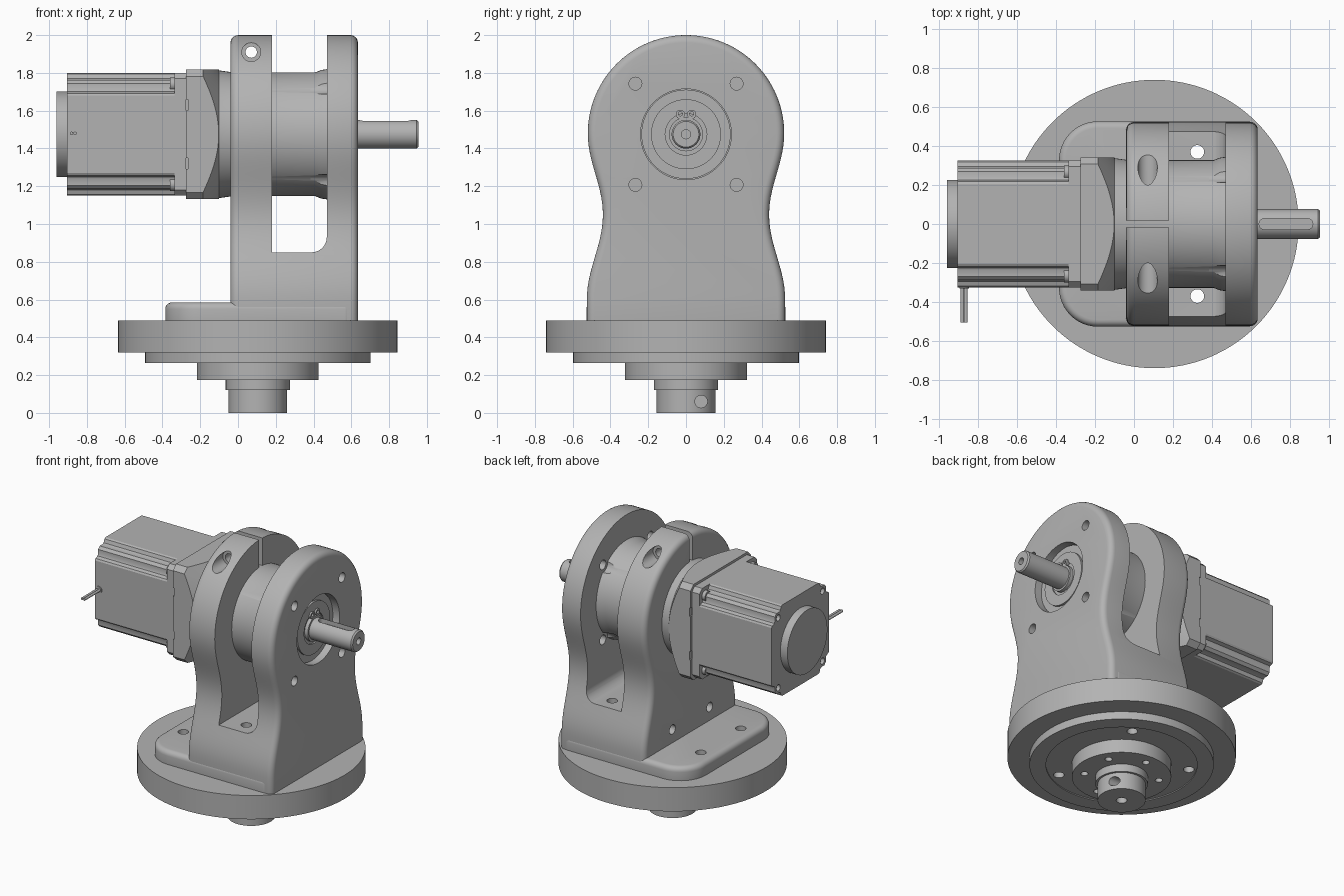
import bpy, bmesh, math
from mathutils import Vector

cube = bpy.data.objects.get("Cube")
if cube:
    bpy.data.objects.remove(cube, do_unlink=True)

grey = bpy.data.materials.new("machined grey")
grey.use_nodes = True
COLOUR = (0.45, 0.45, 0.45, 1)
grey.diffuse_color = COLOUR
grey.node_tree.nodes["Principled BSDF"].inputs["Base Color"].default_value = COLOUR

AXIS_Z = 1.475      # height of the gearbox axis
BASE_X = 0.105      # centre of the turntable


def place(axis, u, v, a):
    return Vector({"x": (a, u, v), "y": (u, a, v), "z": (u, v, a)}[axis])


def activate(obj):
    bpy.ops.object.select_all(action="DESELECT")
    obj.select_set(True)
    bpy.context.view_layer.objects.active = obj


def loft(name, rings):
    """Skin a stack of equal point rings and cap both ends."""
    bm = bmesh.new()
    loops = [[bm.verts.new(p) for p in ring] for ring in rings]
    n = len(loops[0])
    for low, high in zip(loops, loops[1:]):
        for i in range(n):
            j = (i + 1) % n
            bm.faces.new((low[i], low[j], high[j], high[i]))
    bm.faces.new(loops[0])
    bm.faces.new(loops[-1])
    bmesh.ops.recalc_face_normals(bm, faces=bm.faces)
    mesh = bpy.data.meshes.new(name)
    bm.to_mesh(mesh)
    bm.free()
    mesh.materials.append(grey)
    obj = bpy.data.objects.new(name, mesh)
    bpy.context.collection.objects.link(obj)
    return obj


def prism(name, pts, a, b, axis):
    return loft(name, [[place(axis, u, v, t) for u, v in pts] for t in (a, b)])


def lathe(name, profile, axis, cu, cv, n=96):
    """Turned part from (position, radius) pairs along an axis."""
    turn = [2 * math.pi * i / n for i in range(n)]
    return loft(name, [[place(axis, cu + r * math.cos(t), cv + r * math.sin(t), a)
                        for t in turn] for a, r in profile])


def rod(name, axis, cu, cv, r, a, b, n=32):
    return lathe(name, [(a, r), (b, r)], axis, cu, cv, n)


def box(name, x0, x1, y0, y1, z0, z1):
    return prism(name, [(x0, y0), (x1, y0), (x1, y1), (x0, y1)], z0, z1, "z")


def boolean(obj, cutter, operation="DIFFERENCE"):
    mod = obj.modifiers.new("cut", "BOOLEAN")
    mod.operation, mod.solver, mod.object = operation, "EXACT", cutter
    activate(obj)
    bpy.ops.object.modifier_apply(modifier=mod.name)
    bpy.data.objects.remove(cutter, do_unlink=True)


def bevel(obj, width, segments=5):
    mod = obj.modifiers.new("round", "BEVEL")
    mod.width, mod.segments, mod.limit_method = width, segments, "ANGLE"
    mod.angle_limit = math.radians(50)
    activate(obj)
    bpy.ops.object.modifier_apply(modifier=mod.name)


def drill(obj, axis, cu, cv, r, a, b):
    boolean(obj, rod("drill", axis, cu, cv, r, a, b))


def ease(a, b, t):
    return a + (b - a) * (1 - math.cos(math.pi * t)) / 2


def corner_square(half, cut, cz):
    """Square outline with cut corners, about the gearbox axis."""
    k = half - cut
    quarter = [(half, -k), (half, k), (k, half), (-k, half)]
    return [(u, cz + v) for u, v in quarter + [(-u, -v) for u, v in quarter]]


signs = [(sy, sz) for sy in (-1, 1) for sz in (-1, 1)]
bolt_spots = [(0.325, 0.37), (0.325, -0.37), (-0.275, 0.225), (-0.275, -0.225)]

# Turntable: stacked discs with a hub
turntable = lathe("turntable", [
    (0, 0.155), (0.12, 0.155), (0.12, 0.17), (0.175, 0.17), (0.175, 0.322),
    (0.272, 0.322), (0.272, 0.49), (0.265, 0.49), (0.265, 0.597), (0.32, 0.597),
    (0.32, 0.74), (0.49, 0.74)], "z", BASE_X, 0, 128)
drill(turntable, "z", BASE_X, 0, 0.035, -0.1, 0.1)
drill(turntable, "x", 0.08, 0.06, 0.033, BASE_X, 0.5)
for x, y in bolt_spots:
    drill(turntable, "z", x, y, 0.035, 0.1, 0.6)
for i in range(6):
    t = math.pi * (i + 0.5) / 3
    drill(turntable, "z", BASE_X + 0.245 * math.cos(t), 0.245 * math.sin(t), 0.024, 0.1, 0.24)

# Foot plate with rounded rear corners
outline = [(0.6, -0.527), (0.6, 0.527)]
for cy, start in ((0.327, 90), (-0.327, 180)):
    for i in range(13):
        t = math.radians(start + 90 * i / 12)
        outline.append((-0.185 + 0.2 * math.cos(t), cy + 0.2 * math.sin(t)))
foot = prism("foot_plate", outline, 0.44, 0.585, "z")
bevel(foot, 0.035)
for x, y in bolt_spots:
    drill(foot, "z", x, y, 0.035, 0.3, 0.8)

# Bracket: round head, narrow waist, wide base
half = [(0.525, 0.43)]
half += [(ease(0.525, 0.44, i / 14), 0.6 + 0.45 * i / 14) for i in range(15)]
half += [(ease(0.44, 0.52, i / 14), 1.05 + 0.43 * i / 14) for i in range(1, 15)]
half += [(0.52 * math.cos(t), 1.48 + 0.52 * math.sin(t))
         for t in [math.pi * i / 56 for i in range(1, 28)]]
head = half + [(0, 2.0)] + [(-y, z) for y, z in reversed(half)]
bracket = prism("bracket", head, -0.04, 0.635, "x")
bevel(bracket, 0.04)

# Open slot between the two arms, with one rounded lower corner
slot = [(0.18, 2.2), (0.18, 0.85)]
for i in range(9):
    t = math.radians(-90 + 90 * i / 8)
    slot.append((0.39 + 0.08 * math.cos(t), 0.93 + 0.08 * math.sin(t)))
slot.append((0.47, 2.2))
boolean(bracket, prism("slot", slot, -1, 1, "y"))
boolean(bracket, rod("bore", "x", 0, AXIS_Z, 0.24, 0.4, 0.8, 96))
boolean(bracket, box("clamp_gap", -0.2, 0.19, -0.018, 0.018, 1.7, 2.2))
drill(bracket, "y", 0.07, 1.91, 0.03, -1, 1)
for s in (-1, 1):
    drill(bracket, "y", 0.07, 1.91, 0.05, s * 0.2, s * 0.7)
    drill(bracket, "x", s * 0.21, 0.68, 0.033, -0.2, 0.1)
for x, y in bolt_spots[:2]:
    drill(bracket, "z", x, y, 0.035, 0.3, 1.0)
for sy, sz in signs:
    drill(bracket, "x", sy * 0.268, AXIS_Z + sz * 0.268, 0.034, 0.4, 0.8)

# Gearbox barrel with screw pockets at the front
gearbox = lathe("gearbox", [
    (-0.12, 0.34), (-0.1, 0.338), (-0.03, 0.328), (0.41, 0.328), (0.44, 0.34),
    (0.472, 0.345), (0.472, 0.236), (0.585, 0.236), (0.585, 0.185), (0.6, 0.185),
    (0.6, 0.11), (0.59, 0.11), (0.59, 0.06)], "x", 0, AXIS_Z)
for sy, sz in signs:
    drill(gearbox, "x", sy * 0.268, AXIS_Z + sz * 0.268, 0.055, 0.385, 0.5)

# Retaining ring with two ears
ring = rod("retaining_ring", "x", 0, AXIS_Z, 0.09, 0.58, 0.615, 64)
for s in (-1, 1):
    ear = rod("ring_ear", "x", s * 0.03, AXIS_Z + 0.105, 0.024, 0.58, 0.612)
    drill(ear, "x", s * 0.03, AXIS_Z + 0.108, 0.011, 0.5, 0.7)

# Output shaft with keyway and centre hole
shaft = lathe("output_shaft", [(0.55, 0.076), (0.945, 0.076), (0.955, 0.068)], "x", 0, AXIS_Z, 64)
drill(shaft, "x", 0, AXIS_Z, 0.024, 0.88, 1.1)
key = [(0.67 + 0.028 * math.cos(t), 0.028 * math.sin(t))
       for t in [math.pi * (0.5 + i / 10) for i in range(11)]]
key += [(1.56 - x, -y) for x, y in key]
boolean(shaft, prism("keyway", key, 1.515, 1.6, "z"))

# Adapter: square block trimmed by a cone
adapter = prism("motor_adapter", corner_square(0.342, 0.035, AXIS_Z), -0.275, -0.1, "x")
boolean(adapter, lathe("cone", [(-0.4, 0.6), (-0.2, 0.475), (-0.185, 0.46), (-0.09, 0.325)],
                       "x", 0, AXIS_Z), "INTERSECT")
for sy, sz in signs:
    boolean(adapter, box("side_notch", -0.3, -0.278 + 0.012, sy * 0.3 - 0.06, sy * 0.3 + 0.06,
                         AXIS_Z + sz * 0.155 - 0.03, AXIS_Z + sz * 0.155 + 0.03))

# Motor: front flange and body with grooved corners
flange = prism("motor_flange", corner_square(0.325, 0.03, AXIS_Z), -0.335, -0.275, "x")
corner = [(0.325, 0.205), (0.318, 0.217), (0.294, 0.226), (0.288, 0.238), (0.288, 0.27),
          (0.27, 0.288), (0.238, 0.288), (0.226, 0.294), (0.217, 0.318), (0.205, 0.325)]
section = []
for turn in range(4):
    section += [(u, AXIS_Z + v) for u, v in corner]
    corner = [(-v, u) for u, v in corner]
body = prism("motor_body", section, -0.905, -0.33, "x")
for sy, sz in signs:
    drill(body, "x", sy * 0.25, AXIS_Z + sz * 0.25, 0.022, -1, -0.88)
    rod("flange_screw", "x", sy * 0.265, AXIS_Z + sz * 0.265, 0.035, -0.36, -0.3)
rod("motor_rear_cap", "x", 0, AXIS_Z, 0.226, -0.96, -0.9, 96)

# Cable pair leaving the motor side
rod("cable_grommet", "y", -0.872, 1.48, 0.024, -0.332, -0.3)
for s in (-1, 1):
    rod("cable", "y", -0.872 + s * 0.009, 1.48, 0.009, -0.505, -0.3, 16)

for obj in list(bpy.context.collection.objects):
    if obj.type == "MESH" and grey.name in obj.data.materials:
        activate(obj)
        bpy.ops.object.shade_smooth_by_angle(angle=math.radians(30))
